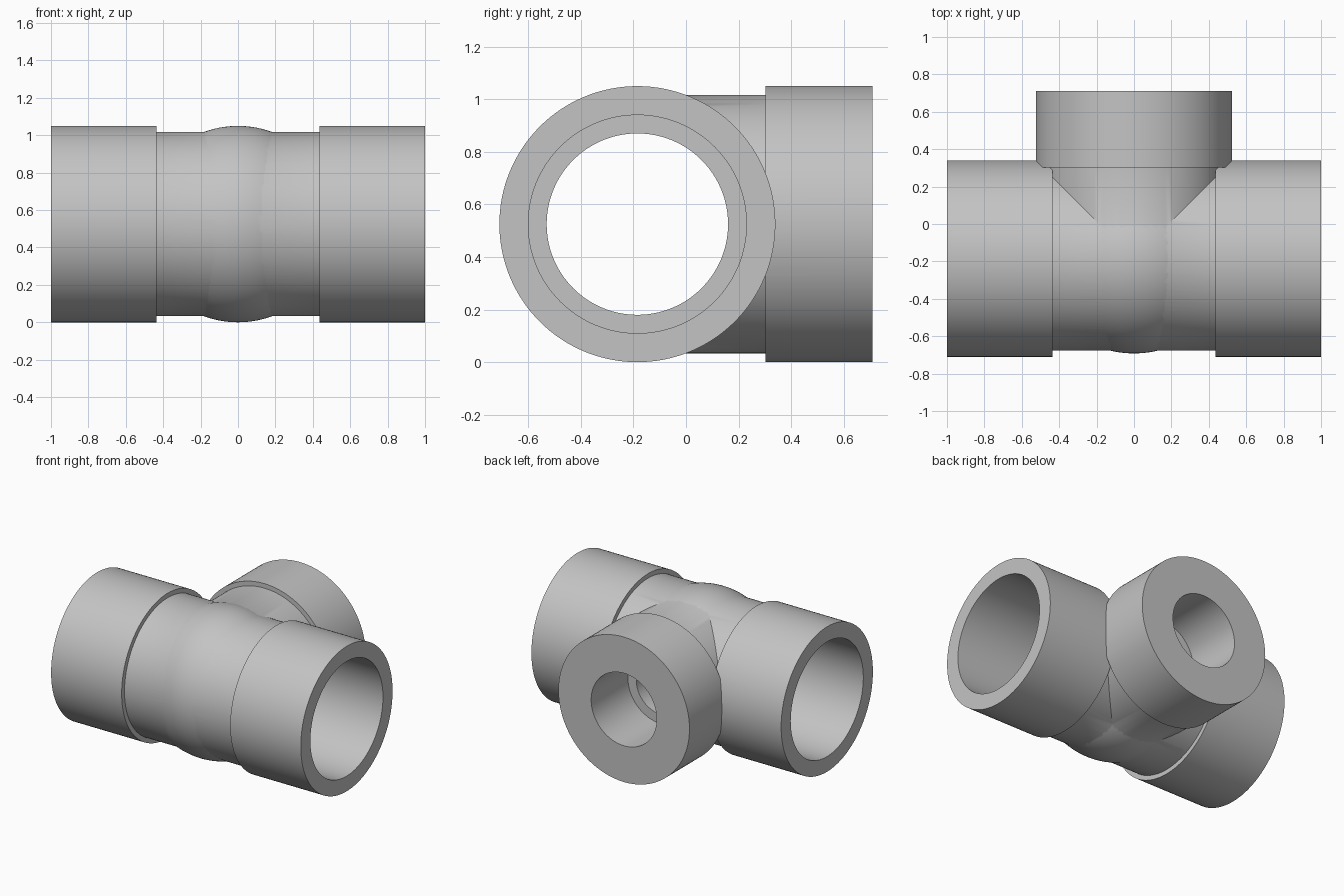
import bpy, bmesh, math
from mathutils import Matrix, Vector

if "Cube" in bpy.data.objects:
    bpy.data.objects.remove(bpy.data.objects["Cube"])

SEGMENTS = 128
CENTRE = Vector((0, -0.185, 0.525))   # where the pipe axes cross
COLLAR, BODY = 0.525, 0.492           # outer radii

grey = bpy.data.materials.new("pipe_grey")
grey.use_nodes = True
grey.diffuse_color = (0.55, 0.55, 0.55, 1)
grey.node_tree.nodes["Principled BSDF"].inputs["Base Color"].default_value = grey.diffuse_color


def add_object(name, bm):
    bmesh.ops.recalc_face_normals(bm, faces=bm.faces)
    mesh = bpy.data.meshes.new(name)
    bm.to_mesh(mesh)
    bm.free()
    mesh.materials.append(grey)
    obj = bpy.data.objects.new(name, mesh)
    obj.location = CENTRE
    bpy.context.collection.objects.link(obj)
    return obj


def turned(name, profile, turn=0):
    """Closed solid turned about x from (position, radius) pairs."""
    bm = bmesh.new()
    rings = []
    for x, r in profile:
        angles = [math.tau * i / SEGMENTS for i in range(SEGMENTS)]
        rings.append([bm.verts.new((x, r * math.cos(a), r * math.sin(a))) for a in angles])
    for a, b in zip(rings, rings[1:]):
        for i in range(SEGMENTS):
            j = (i + 1) % SEGMENTS
            bm.faces.new((a[i], a[j], b[j], b[i]))
    bm.faces.new(rings[0])
    bm.faces.new(rings[-1])
    bm.transform(Matrix.Rotation(turn, 4, "Z"))
    return add_object(name, bm)


def mirrored(half):
    return [(-x, r) for x, r in reversed(half)] + half


def combine(target, tool, operation):
    mod = target.modifiers.new(operation.lower(), "BOOLEAN")
    mod.operation, mod.object, mod.solver = operation, tool, "EXACT"
    bpy.context.view_layer.objects.active = target
    bpy.ops.object.modifier_apply(modifier=mod.name)
    bpy.data.objects.remove(tool)


quarter = math.pi / 2

# Outer shell: straight run, side branch and swollen centre
tee = turned("pipe_tee", mirrored([(0.435, BODY), (0.435, COLLAR), (1.0, COLLAR)]))
branch = turned("branch", [(0, BODY), (0.487, BODY), (0.487, COLLAR), (0.895, COLLAR)], quarter)
bm = bmesh.new()
bmesh.ops.create_uvsphere(bm, u_segments=SEGMENTS, v_segments=64, radius=1)
bmesh.ops.scale(bm, vec=(0.525, 0.507, 0.525), verts=bm.verts)
bulge = add_object("centre_bulge", bm)
combine(tee, branch, "UNION")
combine(tee, bulge, "UNION")

# Stepped bores
run_bore = turned("run_bore", mirrored([(0.435, 0.345), (0.435, 0.415), (1.1, 0.415)]))
branch_bore = turned("branch_bore", [(0, 0.195), (0.475, 0.195), (0.475, 0.2625), (1.0, 0.2625)], quarter)
combine(tee, run_bore, "DIFFERENCE")
combine(tee, branch_bore, "DIFFERENCE")

# Smooth walls with crisp rims
bpy.ops.object.select_all(action="DESELECT")
tee.select_set(True)
bpy.context.view_layer.objects.active = tee
bpy.ops.object.shade_smooth_by_angle(angle=math.radians(30))
